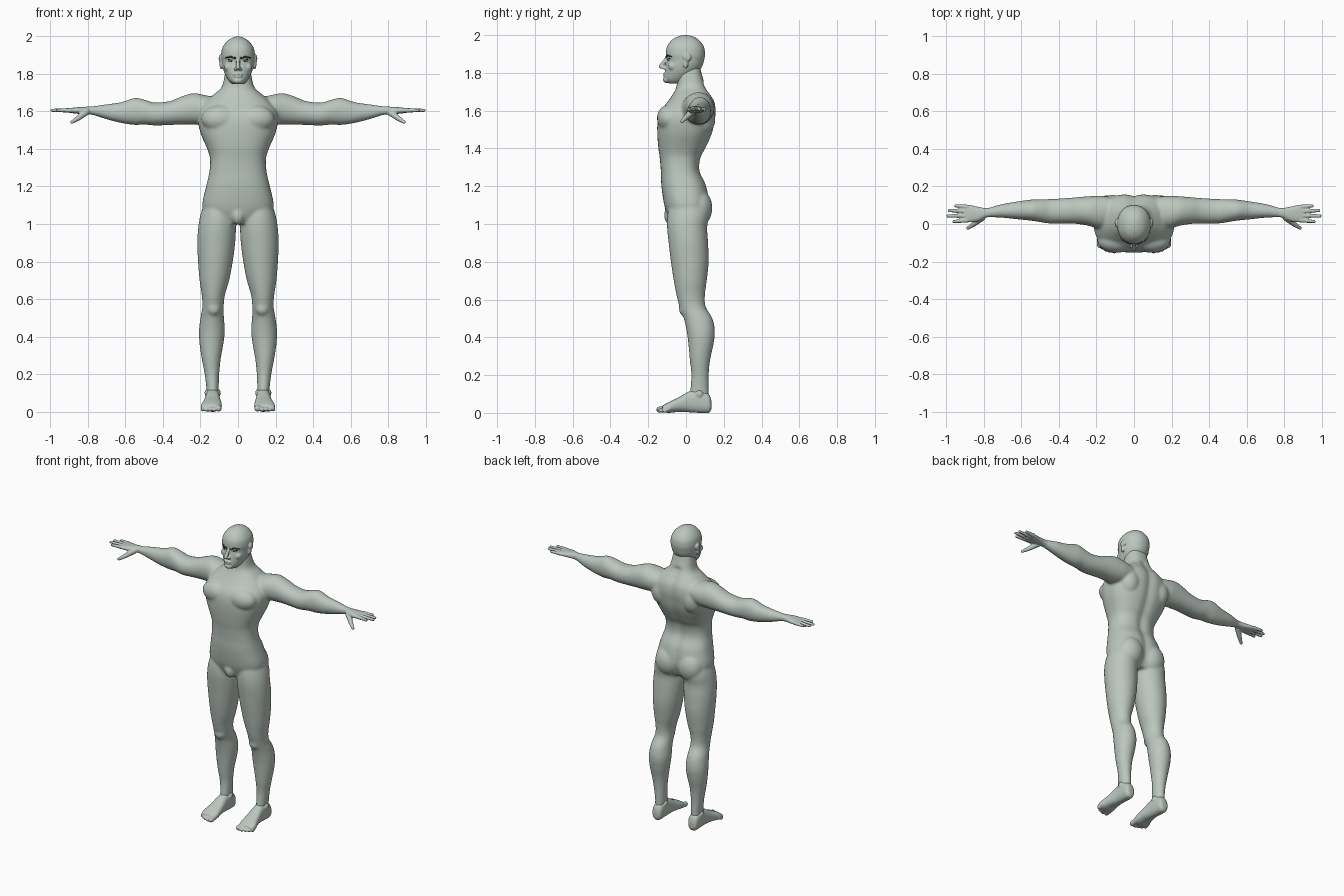
import bpy
import bmesh
from math import cos, sin, pi, exp, copysign
from mathutils import Vector, Matrix

default_cube = bpy.data.objects.get("Cube")
if default_cube:
    bpy.data.objects.remove(default_cube, do_unlink=True)


def make_material(name, colour):
    material = bpy.data.materials.new(name)
    material.use_nodes = True
    material.diffuse_color = (*colour, 1)
    shader = next(n for n in material.node_tree.nodes if n.type == 'BSDF_PRINCIPLED')
    shader.inputs["Base Color"].default_value = (*colour, 1)
    shader.inputs["Roughness"].default_value = 0.6
    return material


skin = make_material("grey green skin", (.5, .57, .52))
dark = make_material("dark brown", (.05, .035, .03))
white = make_material("eye white", (.6, .6, .58))


def spline_rows(rows, steps=5):
    """Catmull-Rom resampling of cross-section rows."""
    result = []
    last = len(rows) - 1
    for i in range(last):
        before, start, end, after = rows[max(i - 1, 0)], rows[i], rows[i + 1], rows[min(i + 2, last)]
        for k in range(steps):
            u = k / steps
            result.append([
                b + (c - a) * u / 2 + (a - 2.5 * b + 2 * c - d / 2) * u * u
                + (1.5 * (b - c) + (d - a) / 2) * u ** 3
                for a, b, c, d in zip(before, start, end, after)])
    result.append(rows[last])
    return result


def loft(bm, rows, place, power=2.0, count=48):
    """Closed skin through rows of (station, a_min, a_max, b_min, b_max)."""
    rings = []
    for station, a_min, a_max, b_min, b_max in spline_rows(rows):
        ring = []
        for k in range(count):
            c, s = cos(2 * pi * k / count), sin(2 * pi * k / count)
            a = (a_min + a_max + (a_max - a_min) * copysign(abs(c) ** (2 / power), c)) / 2
            b = (b_min + b_max + (b_max - b_min) * copysign(abs(s) ** (2 / power), s)) / 2
            ring.append(bm.verts.new(place(station, a, b)))
        rings.append(ring)
    for low, high in zip(rings, rings[1:]):
        for k in range(count):
            n = (k + 1) % count
            bm.faces.new((low[k], low[n], high[n], high[k]))
    bm.faces.new(rings[0][::-1])
    bm.faces.new(rings[-1])


def ellipsoid(bm, centre, radii):
    bmesh.ops.create_uvsphere(bm, u_segments=24, v_segments=16, radius=1,
                              matrix=Matrix.LocRotScale(Vector(centre), None, Vector(radii)))


def rod(bm, start, end, r_start, r_end):
    """Tapered rod with round ends, for digits and brows."""
    start, end = Vector(start), Vector(end)
    along = end - start
    turn = along.to_track_quat('Z', 'Y').to_matrix().to_4x4()
    bmesh.ops.create_cone(bm, cap_ends=True, segments=16, radius1=r_start, radius2=r_end,
                          depth=along.length, matrix=Matrix.Translation((start + end) / 2) @ turn)
    ellipsoid(bm, start, [r_start] * 3)
    ellipsoid(bm, end, [r_end] * 3)


def mirror(bm):
    """Copy everything built so far to the other side."""
    copy = bmesh.ops.duplicate(bm, geom=bm.verts[:] + bm.edges[:] + bm.faces[:])["geom"]
    bmesh.ops.scale(bm, vec=(-1, 1, 1), verts=[g for g in copy if isinstance(g, bmesh.types.BMVert)])
    bmesh.ops.reverse_faces(bm, faces=[g for g in copy if isinstance(g, bmesh.types.BMFace)])


def finish(name, bm, material, voxel=None, smoothing=0):
    """Make an object; with a voxel size, fuse its parts into one soft skin."""
    bmesh.ops.recalc_face_normals(bm, faces=bm.faces[:])
    for face in bm.faces:
        face.smooth = True
    mesh = bpy.data.meshes.new(name)
    bm.to_mesh(mesh)
    bm.free()
    mesh.materials.append(material)
    obj = bpy.data.objects.new(name, mesh)
    bpy.context.scene.collection.objects.link(obj)
    if voxel:
        fuse = obj.modifiers.new("fuse", 'REMESH')
        fuse.mode = 'VOXEL'
        fuse.voxel_size = voxel
        fuse.use_smooth_shade = True
        soften = obj.modifiers.new("soften", 'SMOOTH')
        soften.factor = .5
        soften.iterations = smoothing
    return obj


def along_x(x, y, z):
    return (x, y, z)


def along_y(y, x, z):
    return (x, y, z)


def along_z(z, x, y):
    return (x, y, z)


def torso_point(z, x, y):
    # Spine groove down the back
    groove = .012 * exp(-(x / .028) ** 2) if y > 0 and z < 1.75 else 0
    return (x, y - groove, z)


def symmetric(rows):
    return [(z, -half, half, front, back) for z, half, front, back in rows]


# Body: limbs on one side, mirrored, then the torso
body = bmesh.new()
arm = [(.1, 0, .14, 1.56, 1.67), (.18, -.025, .15, 1.535, 1.688), (.24, -.01, .148, 1.53, 1.697),
       (.3, 0, .143, 1.53, 1.68), (.36, .003, .138, 1.528, 1.656), (.44, .002, .133, 1.525, 1.647),
       (.5, .01, .132, 1.53, 1.663), (.55, .018, .13, 1.528, 1.672), (.62, .025, .12, 1.538, 1.65),
       (.7, .033, .107, 1.558, 1.638), (.77, .036, .088, 1.58, 1.628), (.8, .034, .084, 1.585, 1.625)]
loft(body, arm, along_x, 2.1)
leg = [(1.14, .03, .17, -.08, .1), (1.05, .015, .2, -.098, .12), (.98, .011, .212, -.1, .112),
       (.9, .015, .217, -.092, .117), (.8, .028, .213, -.08, .12), (.7, .047, .205, -.065, .11),
       (.62, .07, .193, -.05, .1), (.56, .076, .19, -.034, .105), (.5, .075, .2, -.012, .14),
       (.43, .07, .208, .004, .153), (.36, .078, .205, .013, .145), (.28, .092, .193, .02, .128),
       (.2, .1, .178, .028, .12), (.12, .103, .168, .022, .12), (.06, .105, .165, .015, .12)]
loft(body, leg, along_z)
ellipsoid(body, (.085, .062, 1.085), (.088, .078, .1))      # buttock
ellipsoid(body, (.095, -.09, 1.56), (.1, .064, .072))       # chest muscle
ellipsoid(body, (.115, .09, 1.56), (.07, .066, .09))        # shoulder blade
ellipsoid(body, (.13, -.004, .55), (.038, .034, .04))       # kneecap
mirror(body)
torso = [(1.0, .1, -.075, .09), (1.04, .165, -.095, .11), (1.1, .19, -.115, .125), (1.2, .17, -.13, .11),
         (1.28, .152, -.133, .075), (1.35, .149, -.139, .08), (1.4, .164, -.146, .105),
         (1.48, .198, -.152, .14), (1.55, .214, -.15, .155), (1.6, .208, -.134, .16),
         (1.65, .175, -.095, .152), (1.69, .13, -.068, .128), (1.73, .087, -.05, .104),
         (1.8, .07, -.045, .082), (1.86, .06, -.04, .07)]
loft(body, symmetric(torso), torso_point, 2.45, 72)
ellipsoid(body, (0, -.08, 1.045), (.036, .036, .05))        # groin
finish("body", body, skin, .0075, 8)

# Head with features fused in
head = bmesh.new()
rod(head, (.02, -.096, 1.887), (.06, -.07, 1.89), .011, .01)    # brow ridge
ellipsoid(head, (.012, -.116, 1.826), (.01, .012, .008))        # nostril
ellipsoid(head, (.05, -.07, 1.835), (.024, .024, .024))         # cheekbone
ellipsoid(head, (.094, .006, 1.882), (.009, .022, .022))        # ear
ellipsoid(head, (.09, -.002, 1.85), (.008, .014, .026))         # ear lobe
mirror(head)
skull = [(1.745, .03, -.095, -.02), (1.765, .05, -.112, .02), (1.8, .07, -.111, .06), (1.835, .082, -.107, .086),
         (1.868, .087, -.101, .096), (1.9, .09, -.107, .101), (1.94, .083, -.1, .094),
         (1.975, .058, -.074, .068), (1.993, .03, -.042, .037), (2.0, .006, -.01, .008)]
loft(head, symmetric(skull), along_z, 2.15)
rod(head, (0, -.102, 1.878), (0, -.133, 1.834), .009, .012)     # nose
for lip_z, lip_width in ((1.797, .026), (1.786, .022)):
    ellipsoid(head, (0, -.11, lip_z), (lip_width, .011, .006))
ellipsoid(head, (0, -.1, 1.764), (.028, .022, .018))            # chin
finish("head", head, skin, .004, 3)

# Hands: palm, four fingers and a thumb
hands = bmesh.new()
palm = [(.76, .037, .088, 1.58, 1.627), (.79, .034, .085, 1.584, 1.626), (.83, .016, .091, 1.586, 1.624),
        (.87, .009, .1, 1.589, 1.621), (.905, .01, .1, 1.594, 1.616)]
loft(hands, palm, along_x, 2.4)
for base_y, tip_x, tip_y in ((.091, .95, .097), (.068, .985, .072), (.044, .992, .043), (.02, .96, .013)):
    rod(hands, (.89, base_y, 1.606), (tip_x, tip_y, 1.606), .0125, .0085)
rod(hands, (.81, .035, 1.597), (.85, .002, 1.566), .019, .014)
rod(hands, (.85, .002, 1.566), (.885, -.022, 1.543), .014, .009)
mirror(hands)
finish("hands", hands, skin, .004, 2)

# Feet: sole and instep, ankle bones, five toes
feet = bmesh.new()
foot = [(.135, .118, .152, .02, .06), (.12, .102, .168, 0, .1), (.07, .098, .172, 0, .125),
        (.02, .096, .174, .003, .115), (-.04, .09, .185, .005, .082), (-.09, .086, .197, 0, .058),
        (-.125, .092, .194, .004, .038)]
loft(feet, foot, along_y, 2.4)
for ankle_x in (.104, .166):
    ellipsoid(feet, (ankle_x, .07, .1), (.012, .02, .02))
for toe_x, tip_y, radius in ((.104, -.14, .017), (.129, -.142, .012), (.15, -.135, .012),
                             (.17, -.125, .011), (.188, -.112, .011)):
    rod(feet, (toe_x, -.085, .025), (toe_x, tip_y, radius), radius, radius)
mirror(feet)
finish("feet", feet, skin, .005, 2)

# Eyes and eyebrows
eyes, irises, brows = bmesh.new(), bmesh.new(), bmesh.new()
ellipsoid(eyes, (.036, -.086, 1.87), (.015, .011, .006))
ellipsoid(irises, (.036, -.0925, 1.87), (.006, .006, .0055))
rod(brows, (.015, -.105, 1.884), (.04, -.096, 1.892), .005, .005)
rod(brows, (.04, -.096, 1.892), (.065, -.077, 1.886), .005, .003)
rod(brows, (.021, -.094, 1.874), (.052, -.087, 1.876), .003, .003)  # lash line
for name, part, material in (("eyes", eyes, white), ("irises", irises, dark), ("eyebrows", brows, dark)):
    mirror(part)
    finish(name, part, material)
